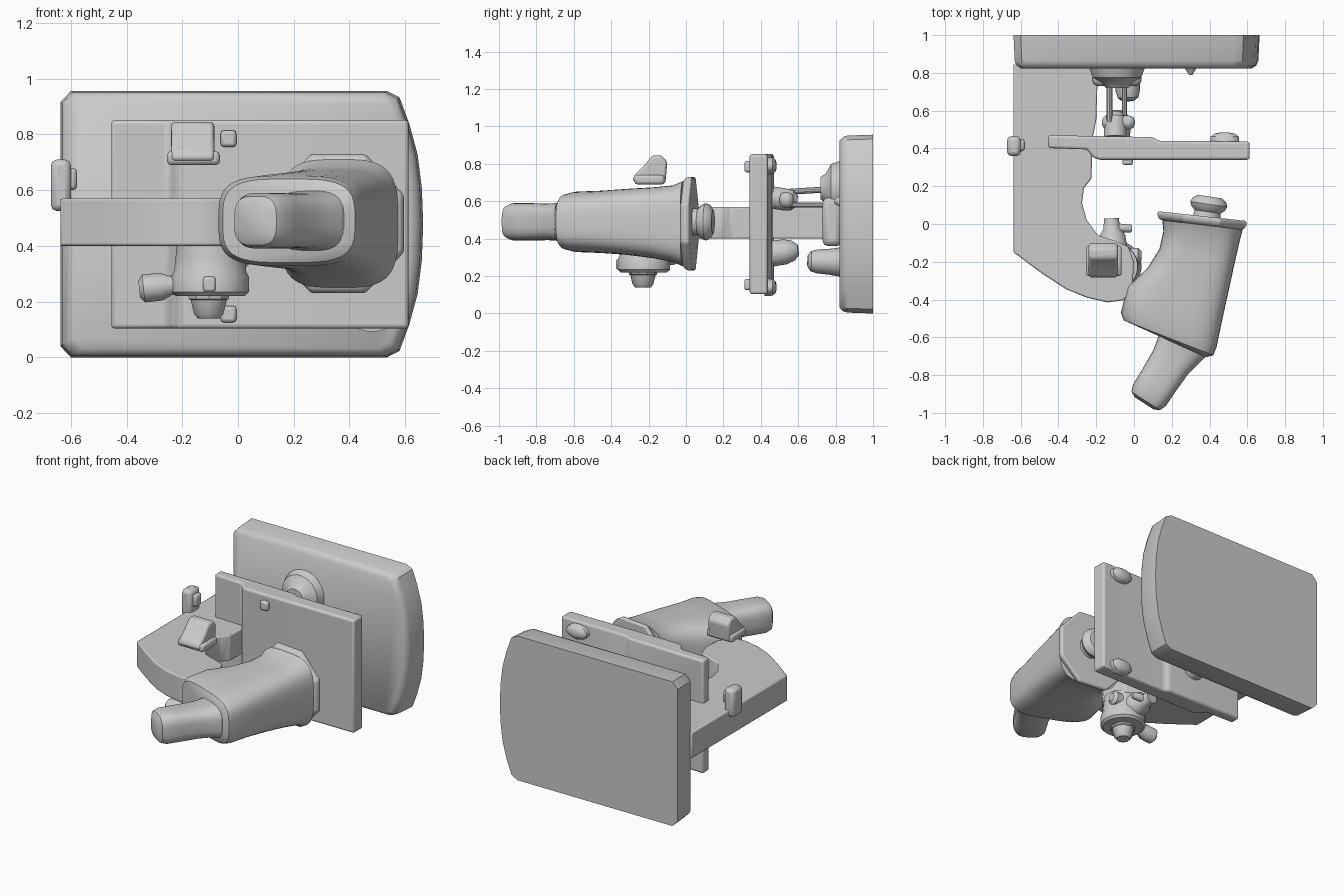
import bpy, bmesh, math
from mathutils import Vector as V


def finish(name, bm, bevel=0.0, segs=3, angle=35):
    bmesh.ops.recalc_face_normals(bm, faces=bm.faces[:])
    me = bpy.data.meshes.new(name)
    bm.to_mesh(me)
    bm.free()
    ob = bpy.data.objects.new(name, me)
    bpy.context.collection.objects.link(ob)
    if bevel:
        m = ob.modifiers.new("bevel", 'BEVEL')
        m.width, m.segments, m.limit_method = bevel, segs, 'ANGLE'
        m.angle_limit = math.radians(30)
    bpy.ops.object.select_all(action='DESELECT')
    bpy.context.view_layer.objects.active = ob
    ob.select_set(True)
    bpy.ops.object.shade_smooth_by_angle(angle=math.radians(angle))
    return ob


def prism(name, pts, axis, lo, hi, bevel=0.0, segs=3):
    """Extrude a flat outline along y (points are x,z), z (x,y) or x (y,z)."""
    put = {'x': lambda a, b, h: (h, a, b), 'y': lambda a, b, h: (a, h, b),
           'z': lambda a, b, h: (a, b, h)}[axis]
    bm = bmesh.new()
    rows = [[bm.verts.new(put(a, b, h)) for a, b in pts] for h in (lo, hi)]
    for i in range(len(pts)):
        j = (i + 1) % len(pts)
        bm.faces.new((rows[0][i], rows[0][j], rows[1][j], rows[1][i]))
    for r in rows:
        bm.faces.new(r)
    return finish(name, bm, bevel, segs)


def loft(name, rings, seg=32, p=2.0, bevel=0.0):
    """Skin superellipse rings, each given as centre, u half axis, v half axis."""
    def pw(t):
        return math.copysign(abs(t) ** (2 / p), t) if abs(t) > 1e-6 else 0.0
    bm = bmesh.new()
    rows = []
    for c, u, v in rings:
        a = [2 * math.pi * (i + 0.5) / seg for i in range(seg)]
        rows.append([bm.verts.new(V(c) + V(u) * pw(math.cos(t)) + V(v) * pw(math.sin(t))) for t in a])
    for r, s in zip(rows, rows[1:]):
        for i in range(seg):
            j = (i + 1) % seg
            bm.faces.new((r[i], r[j], s[j], s[i]))
    bm.faces.new(rows[0])
    bm.faces.new(rows[-1])
    return finish(name, bm, bevel)


def tube(name, a, b, profile, seg=20, p=2.0, bevel=0.0):
    """Turned part between a and b; profile is (fraction, radius)."""
    a, b = V(a), V(b)
    q = (b - a).to_track_quat('Z', 'Y')
    rings = [(a.lerp(b, t), q @ V((r, 0, 0)), q @ V((0, r, 0))) for t, r in profile]
    return loft(name, rings, seg, p, bevel)


def section(l, r, z, hz):
    l, r = V((*l, z)), V((*r, z))
    return (l + r) / 2, (r - l) / 2, (0, 0, hz)


def box(name, lo, hi, bevel=0.01):
    pts = [(lo[0], lo[1]), (hi[0], lo[1]), (hi[0], hi[1]), (lo[0], hi[1])]
    return prism(name, pts, 'z', lo[2], hi[2], bevel, 2)


# base plate: bowed end and softened rim on the inner side
half = [(0.535, 0.478), (0.58, 0.455), (0.615, 0.36), (0.645, 0.25), (0.66, 0.13)]
outline = [(x, 0.478 + d) for x, d in half] + [(0.665, 0.478)] + \
          [(x, 0.478 - d) for x, d in reversed(half)] + \
          [(-0.60, 0), (-0.638, 0.04), (-0.638, 0.916), (-0.60, 0.956)]
bm = bmesh.new()
rows = []
for y, s in ((1.0, 1.0), (0.865, 0.99), (0.84, 0.975), (0.822, 0.935)):
    rows.append([bm.verts.new((x * s, y, 0.478 + (z - 0.478) * s)) for x, z in outline])
for r, s in zip(rows, rows[1:]):
    for i in range(len(r)):
        j = (i + 1) % len(r)
        bm.faces.new((r[i], r[j], s[j], s[i]))
bm.faces.new(rows[0])
bm.faces.new(rows[-1])
finish("base", bm)

# curved arm
arm = [(-0.638, 0.85), (-0.638, -0.15), (-0.49, -0.26), (-0.36, -0.345), (-0.25, -0.39),
       (-0.14, -0.415), (-0.06, -0.405), (-0.01, -0.37), (0.0, -0.2), (-0.03, -0.12), (-0.10, -0.09),
       (-0.19, -0.06), (-0.25, 0.02), (-0.275, 0.11), (-0.265, 0.19), (-0.225, 0.24),
       (-0.22, 0.45), (-0.20, 0.55), (-0.19, 0.85)]
prism("arm", arm, 'z', 0.40, 0.57, 0.008, 2)

# stage with thinner rear half
stage = [(-0.455, 0.402), (-0.25, 0.395), (-0.215, 0.35), (-0.18, 0.34), (0.612, 0.34),
         (0.612, 0.437), (0.13, 0.44), (0.10, 0.46), (-0.455, 0.47)]
prism("stage", stage, 'z', 0.103, 0.852, 0.014)
for n, z in (("upper", 0.785), ("lower", 0.155)):
    box(n + "_clip_stud", (-0.062, 0.312, z - 0.03), (-0.006, 0.35, z + 0.03), 0.012)
for n, z in (("upper", 0.79), ("lower", 0.14)):
    loft(n + "_stage_screw", [((0.48, y, z), (r, 0, 0), (0, 0, r * .6))
                              for y, r in ((0.42, .08), (0.462, .075), (0.478, .055), (0.485, .02))])

# head body, flaring into an octagonal nose flange
loft("head", [section((-0.01, -0.53), (0.38, -0.705), 0.49, 0.12),
              section((-0.055, -0.51), (0.42, -0.695), 0.49, 0.15),
              section((-0.07, -0.47), (0.438, -0.65), 0.49, 0.162),
              section((-0.035, -0.33), (0.465, -0.52), 0.49, 0.167),
              section((0.07, -0.235), (0.50, -0.36), 0.49, 0.177),
              section((0.135, -0.13), (0.535, -0.2), 0.485, 0.19),
              section((0.155, -0.04), (0.56, -0.09), 0.48, 0.205),
              section((0.15, 0.02), (0.575, -0.03), 0.48, 0.23)], 40, 3.6)
loft("nose_flange", [(V((0.36, y, 0.48)), V((0.255 * s, -0.028, 0)), V((0, 0, 0.27 * s)))
                     for y, s in ((-0.005, 0.93), (0.015, 1.0), (0.042, 1.0))], 8, 2, 0.01)

# objective lens
tube("objective", (0.385, 0.03, 0.49), (0.402, 0.145, 0.49),
     [(0, .075), (.3, .07), (.45, .09), (.65, .1), (.85, .09), (1, .065)], 24)

# eyepiece
d = V((-0.2, -0.31, 0)).normalized()
n = V((-d.y, d.x, 0))
loft("eyepiece", [(V((0.26, -0.63, 0.49)) + d * t, n * r, (0, 0, h))
                  for t, r, h in ((0, .14, .11), (.06, .125, .1), (.12, .112, .098), (.25, .106, .1),
                                  (.33, .104, .1), (.365, .09, .088), (.38, .06, .06))], 32, 3.2)

# lower focus assembly
tube("focus_hub", (-0.1, -0.225, 0.42), (-0.1, -0.225, 0.22),
     [(0, .12), (.3, .125), (.55, .13), (.65, .14), (.93, .14), (1, .125)], 24)
tube("focus_knob", (-0.105, -0.23, 0.24), (-0.105, -0.23, 0.14),
     [(0, .08), (.3, .075), (.35, .068), (.85, .055), (1, .042)], 10)
tube("focus_side_handle", (-0.13, -0.23, 0.27), (-0.355, -0.23, 0.245),
     [(0, .035), (.5, .035), (.65, .05), (.93, .05), (1, .03)], 14)
tube("focus_stem", (-0.11, -0.15, 0.33), (-0.12, 0.03, 0.33), [(0, .08), (.5, .07), (.7, .045), (1, .04)], 16)
tube("focus_stem_pin", (-0.1, -0.02, 0.33), (-0.01, -0.025, 0.33), [(0, .025), (.9, .022), (1, .015)], 12)
tube("focus_side_pin", (-0.02, -0.17, 0.36), (0.04, -0.17, 0.36), [(0, .045), (.7, .045), (1, .025)], 14)
box("focus_front_stud", (-0.125, -0.375, 0.235), (-0.08, -0.33, 0.29), 0.01)

# upper focus knob, sloped and separate
prism("upper_focus_knob", [(-0.285, .705), (-0.11, .695), (-0.10, .81), (-0.13, .845), (-0.18, .845),
                           (-0.225, .79), (-0.28, .735)], 'x', -0.24, -0.085, 0.03)
box("upper_knob_foot", (-0.255, -0.275, 0.69), (-0.065, -0.115, 0.74), 0.015)

# small side knob on the arm's back edge
box("side_knob", (-0.672, 0.36, 0.525), (-0.60, 0.465, 0.71), 0.022)
box("side_knob_tip", (-0.64, 0.385, 0.6), (-0.578, 0.45, 0.68), 0.015)

# fittings between stage and base
tube("lamp_mount", (-0.09, 0.83, 0.67), (-0.09, 0.72, 0.67), [(0, .15), (.5, .13), (.75, .08), (1, .06)])
tube("lamp_knob", (-0.04, 0.83, 0.275), (-0.03, 0.65, 0.28), [(0, .08), (.35, .07), (.7, .065), (.9, .055), (1, .03)])
tube("condenser_upper", (-0.1, 0.46, 0.62), (-0.1, 0.595, 0.6), [(0, .06), (.5, .06), (.8, .055), (1, .03)])
tube("condenser_lower", (-0.09, 0.46, 0.32), (-0.08, 0.6, 0.34), [(0, .07), (.5, .068), (.8, .055), (1, .03)])
box("condenser_bridge", (-0.17, 0.50, 0.565), (0.005, 0.575, 0.65), 0.03)
tube("condenser_rod", (-0.13, 0.54, 0.65), (-0.13, 0.78, 0.665), [(0, .016), (1, .016)], 10)
tube("condenser_rod_2", (-0.05, 0.54, 0.58), (-0.05, 0.78, 0.58), [(0, .014), (1, .014)], 10)
box("rear_bracket", (-0.22, 0.73, 0.36), (0.04, 0.835, 0.62), 0.03)
tube("base_stud", (0.3, 0.83, 0.6), (0.3, 0.79, 0.6), [(0, .035), (.6, .02), (1, .01)], 12)
